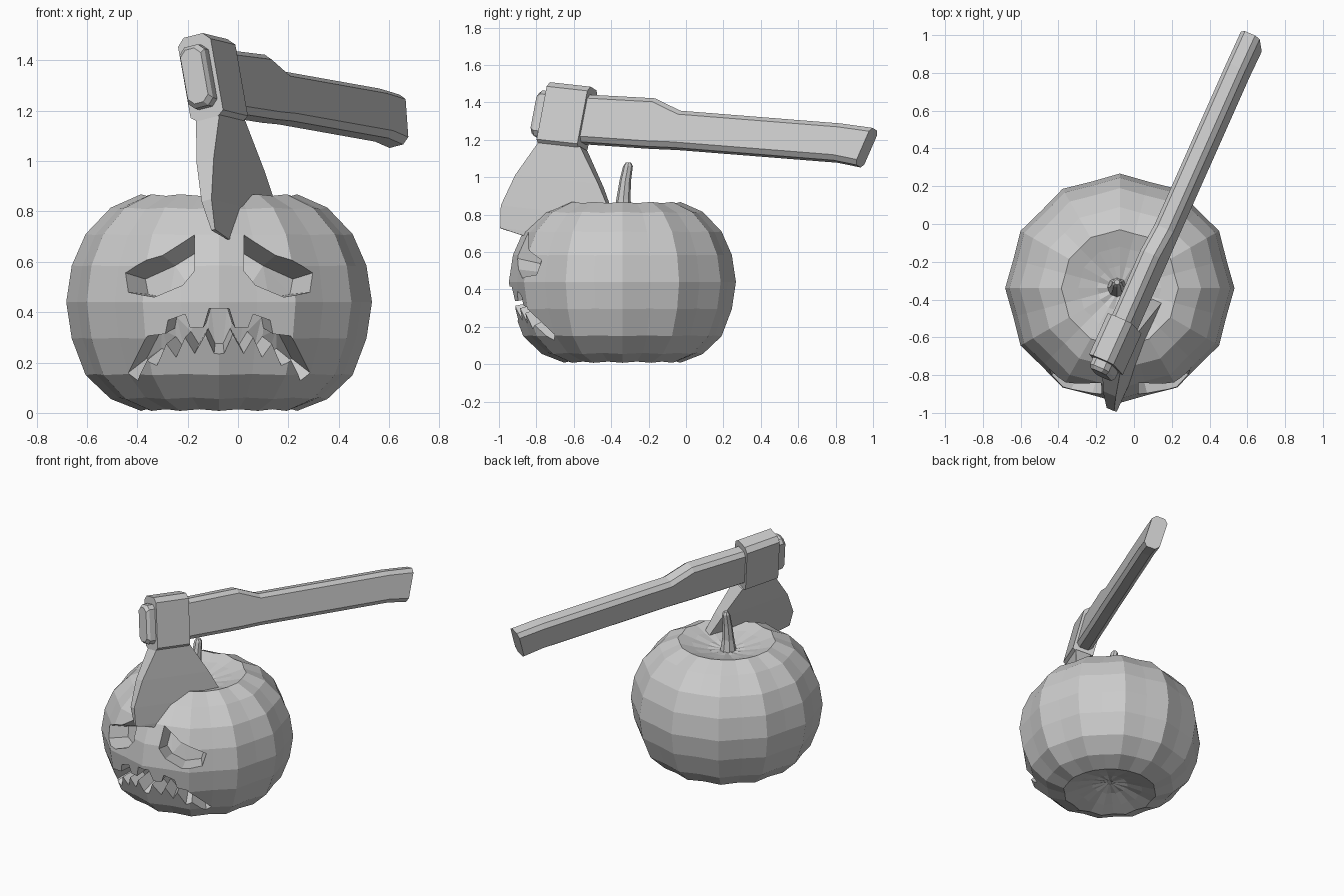
import bpy, bmesh, math
from mathutils import Vector, Matrix

if "Cube" in bpy.data.objects:
    bpy.data.objects.remove(bpy.data.objects["Cube"])

grey = bpy.data.materials.new("plain_grey")
grey.use_nodes = True
COLOUR = (0.6, 0.6, 0.6, 1)
grey.diffuse_color = COLOUR
grey.node_tree.nodes["Principled BSDF"].inputs["Base Color"].default_value = COLOUR


def finish(name, bm, matrix=None):
    if matrix:
        bm.transform(matrix)
    bmesh.ops.recalc_face_normals(bm, faces=bm.faces)
    mesh = bpy.data.meshes.new(name)
    bm.to_mesh(mesh)
    bm.free()
    mesh.materials.append(grey)
    obj = bpy.data.objects.new(name, mesh)
    bpy.context.collection.objects.link(obj)
    return obj


def loft(rings, triangulate=False):
    """Skin equal-sized rings of points and cap both ends."""
    bm = bmesh.new()
    rows = [[bm.verts.new(p) for p in ring] for ring in rings]
    n = len(rows[0])
    for a, b in zip(rows, rows[1:]):
        for i in range(n):
            j = (i + 1) % n
            bm.faces.new((a[i], a[j], b[j], b[i]))
    caps = [bm.faces.new(rows[0]), bm.faces.new(rows[-1])]
    if triangulate:
        bmesh.ops.triangulate(bm, faces=caps)
    return bm


# Pumpkin: ribbed lathe with a dimple at each end
CENTRE = Vector((-0.075, -0.34, 0.44))
SEGMENTS = 24
profile = [(0.02, 0.08), (0.12, 0.065), (0.22, 0.035), (0.31, 0.008), (0.43, 0.055),
           (0.53, 0.15), (0.585, 0.295), (0.607, 0.44), (0.585, 0.585), (0.53, 0.71),
           (0.43, 0.815), (0.31, 0.868), (0.22, 0.84), (0.12, 0.815), (0.02, 0.8)]
rings = []
for radius, z in profile:
    ring = []
    for i in range(SEGMENTS):
        a = math.tau * i / SEGMENTS
        rib = 0.962 if i % 2 else 1.0
        ring.append(CENTRE + Vector((radius * rib * math.cos(a), radius * rib * math.sin(a),
                                     (z - CENTRE.z) * (0.985 if i % 2 else 1.0))))
    rings.append(ring)
pumpkin = finish("pumpkin", loft(rings))


# Face: pockets carved toward the middle of the pumpkin
def on_skin(dx, z):
    h = abs(z - CENTRE.z) / 0.45
    radius = 0.6 * (1 - h ** 2.4) ** (1 / 2.4)
    return Vector((dx, -math.sqrt(radius ** 2 - dx ** 2), z - CENTRE.z))


def carve(name, outline, depth):
    skin = [on_skin(*p) for p in outline]
    cutter = finish(name, loft([[CENTRE + p * s for p in skin] for s in (1.12, depth)], True))
    cutter.hide_render = True
    cutter.hide_viewport = True
    cutter.display_type = 'WIRE'
    mod = pumpkin.modifiers.new(name, 'BOOLEAN')
    mod.operation = 'DIFFERENCE'
    mod.solver = 'EXACT'
    mod.object = cutter


eye = [(0.1, 0.71), (0.23, 0.63), (0.385, 0.56), (0.37, 0.48), (0.26, 0.46), (0.15, 0.51), (0.1, 0.57)]
upper_lip = [(0.04, 0.415), (0.065, 0.335), (0.12, 0.335), (0.14, 0.39), (0.21, 0.365),
             (0.22, 0.31), (0.285, 0.305), (0.36, 0.16)]
lower_teeth = [(0.32, 0.13), (0.285, 0.21), (0.245, 0.19), (0.215, 0.27), (0.175, 0.215),
               (0.14, 0.295), (0.1, 0.23), (0.055, 0.31), (0.02, 0.235)]
half = upper_lip + lower_teeth
carve("left_eye_cutter", eye, 0.76)
carve("right_eye_cutter", [(-x, z) for x, z in eye], 0.76)
carve("mouth_cutter", half + [(-x, z) for x, z in reversed(half)], 0.8)

# Stem: short bent taper
stem_path = [(-0.09, -0.335, 0.78, 0.055), (-0.09, -0.335, 0.88, 0.038),
             (-0.09, -0.325, 0.98, 0.031), (-0.09, -0.31, 1.06, 0.026), (-0.09, -0.308, 1.078, 0.014)]
finish("stem", loft([[(x + r * math.cos(math.tau * i / 8), y + r * math.sin(math.tau * i / 8), z)
                      for i in range(8)] for x, y, z, r in stem_path]))

# Axe frame: local x along the handle, y through the thickness, z away from the blade
along = Vector((0.41, 0.905, -0.1)).normalized()
up = Vector((-0.17, 0.18, 0.96))
up = (up - along * up.dot(along)).normalized()
side = up.cross(along)
axe = Matrix.Translation((-0.1, -0.635, 1.32)) @ Matrix((along, side, up)).transposed().to_4x4()


def chamfered(x, top, bottom, w, c, lean=0):
    """Eight-sided section of the handle; lean slants the end."""
    pts = [(w, top - c), (w - c, top), (c - w, top), (-w, top - c),
           (-w, bottom + c), (c - w, bottom), (w - c, bottom), (w, bottom + c)]
    return [(x + lean * z, y, z) for y, z in pts]


# Handle, with its stub showing in front of the head
handle = [chamfered(-0.18, 0.11, -0.11, 0.045, 0.025), chamfered(-0.16, 0.125, -0.125, 0.055, 0.025),
          chamfered(0.11, 0.13, -0.13, 0.055, 0.025), chamfered(0.5, 0.15, -0.115, 0.055, 0.025),
          chamfered(0.66, 0.098, -0.105, 0.055, 0.025), chamfered(1.6, 0.125, -0.078, 0.055, 0.025),
          chamfered(1.76, 0.12, -0.09, 0.055, 0.025, 0.25)]
finish("axe_handle", loft(handle), axe)

# Head block with chamfered top corners
head = [chamfered(x, 0.172, -0.172, 0.072, 0.03) for x in (-0.12, 0.12)]
for ring in head:
    for i, z in ((4, -0.172), (7, -0.172)):
        ring[i] = (ring[i][0], ring[i][1], -0.15)
finish("axe_head", loft(head), axe)

# Blade: flared wedge narrowing to the cutting edge (front, rear, depth, half thickness)
blade = [(-0.115, 0.13, -0.16, 0.052), (-0.22, 0.27, -0.35, 0.038), (-0.277, 0.38, -0.52, 0.022),
         (-0.262, 0.4, -0.64, 0.008), (-0.13, 0.27, -0.665, 0.003)]
finish("axe_blade", loft([[(f, -t, z), (r, -t, z), (r, t, z), (f, t, z)] for f, r, z, t in blade]), axe)
